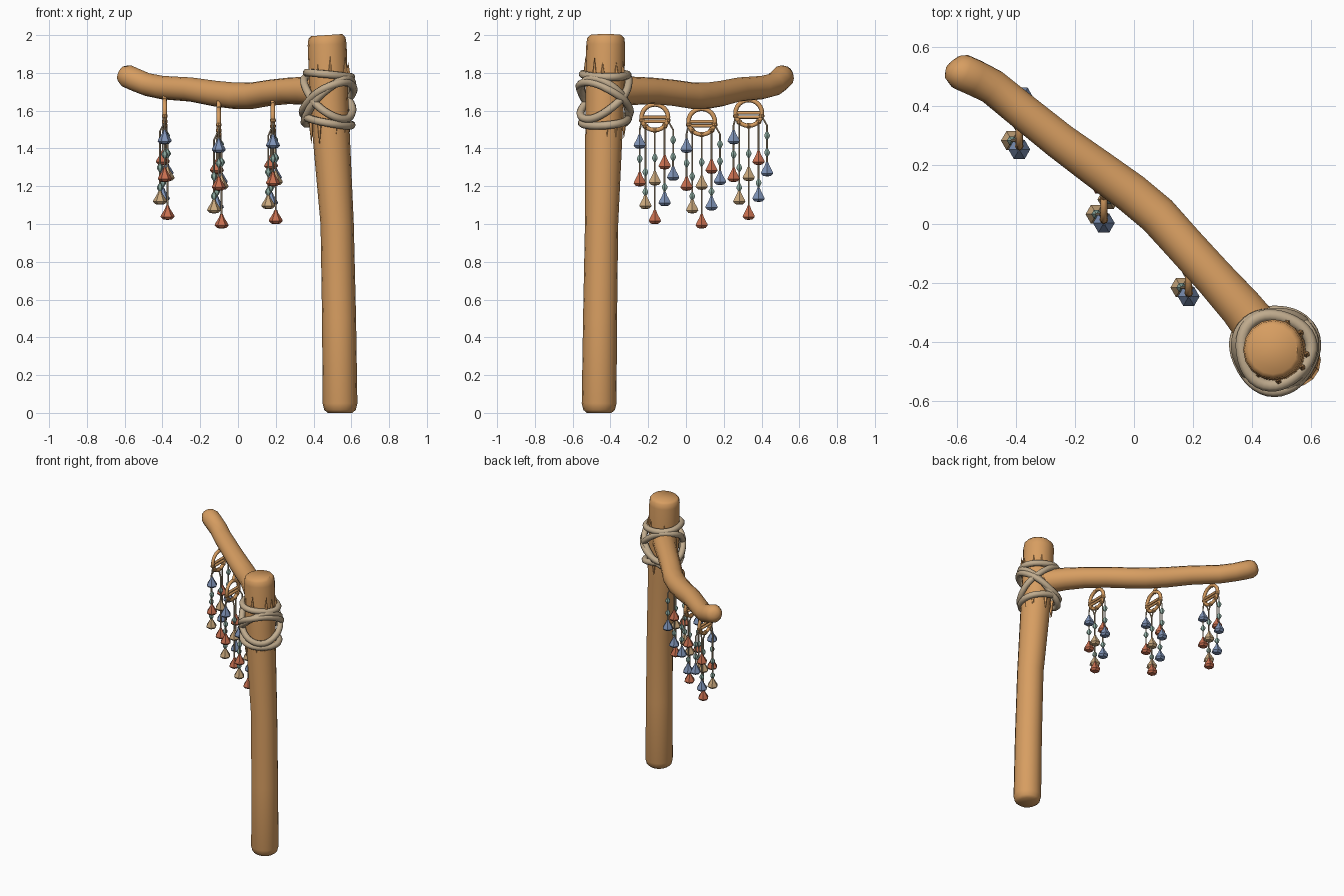
import bpy, bmesh, math, random
from mathutils import Vector, Matrix

random.seed(4)
cube = bpy.data.objects.get("Cube")
if cube:
    bpy.data.objects.remove(cube, do_unlink=True)


def material(name, rgb):
    m = bpy.data.materials.new(name)
    m.use_nodes = True
    m.diffuse_color = (*rgb, 1)
    m.node_tree.nodes["Principled BSDF"].inputs["Base Color"].default_value = (*rgb, 1)
    return m


WOOD = material("warm wood", (0.68, 0.34, 0.12))
ROPE = material("pale rope", (0.53, 0.41, 0.27))
BLUE = material("blue shell", (0.21, 0.29, 0.47))
TEAL = material("teal bead", (0.26, 0.40, 0.35))
RED = material("red shell", (0.58, 0.16, 0.08))
SAND = material("sand shell", (0.60, 0.40, 0.21))


def finish(bm, name, mat, angle=50):
    bmesh.ops.recalc_face_normals(bm, faces=bm.faces)
    mesh = bpy.data.meshes.new(name)
    bm.to_mesh(mesh)
    bm.free()
    mesh.materials.append(mat)
    ob = bpy.data.objects.new(name, mesh)
    bpy.context.collection.objects.link(ob)
    bpy.ops.object.select_all(action="DESELECT")
    ob.select_set(True)
    bpy.context.view_layer.objects.active = ob
    bpy.ops.object.shade_smooth_by_angle(angle=math.radians(angle))
    return ob


def tube(name, mat, points, radii, sides=12, closed=False):
    """Loft circles along a path; a single number gives an even radius."""
    pts = [Vector(p) for p in points]
    n = len(pts)
    if not isinstance(radii, (list, tuple)):
        radii = [radii] * n
    bm = bmesh.new()
    rings, side = [], None
    for i, p in enumerate(pts):
        if closed:
            t = pts[(i + 1) % n] - pts[i - 1]
        else:
            t = pts[min(i + 1, n - 1)] - pts[max(i - 1, 0)]
        t.normalize()
        if side is None:
            side = t.orthogonal()
        side = (side - t * side.dot(t)).normalized()
        up = t.cross(side)
        rings.append([bm.verts.new(p + radii[i] * (math.cos(a) * side + math.sin(a) * up))
                      for a in (math.tau * k / sides for k in range(sides))])
    pairs = list(zip(rings, rings[1:]))
    if closed:
        # match the seam to the nearest rotation
        first = rings[0]
        k = min(range(sides), key=lambda s: (first[s].co - rings[-1][0].co).length)
        pairs.append((rings[-1], first[k:] + first[:k]))
    else:
        bm.faces.new(rings[0])
        bm.faces.new(rings[-1])
    for a, b in pairs:
        for k in range(sides):
            j = (k + 1) % sides
            bm.faces.new((a[k], a[j], b[j], b[k]))
    return finish(bm, name, mat)


def lathe(name, mat, profile, loc, sides, flute=0.0):
    """Turn (radius, height) pairs; flute pinches every second vertex."""
    bm = bmesh.new()
    rows = []
    for r, z in profile:
        rows.append([bm.verts.new(Vector(loc) + Vector((
            r * (1 - flute * (k % 2)) * math.cos(math.tau * k / sides),
            r * (1 - flute * (k % 2)) * math.sin(math.tau * k / sides), z)))
            for k in range(sides)])
    for a, b in zip(rows, rows[1:]):
        for k in range(sides):
            j = (k + 1) % sides
            bm.faces.new((a[k], a[j], b[j], b[k]))
    bm.faces.new(rows[0])
    bm.faces.new(rows[-1])
    return finish(bm, name, mat, 30)


# Upright post, leaning slightly, with rounded ends
tube("post", WOOD,
     [(0.54, -0.46, 0), (0.54, -0.46, 0.015), (0.54, -0.46, 0.05), (0.535, -0.455, 0.5),
      (0.525, -0.447, 1.0), (0.498, -0.437, 1.4), (0.482, -0.43, 1.65),
      (0.472, -0.425, 1.95), (0.471, -0.425, 1.985), (0.47, -0.425, 2.0)],
     [0.065, 0.083, 0.092, 0.09, 0.088, 0.097, 0.102, 0.103, 0.098, 0.083], 16)

# Bent cross beam with a rounded, upturned tip
tube("cross_beam", WOOD,
     [(0.47, -0.42, 1.70), (0.36, -0.28, 1.705), (0.27, -0.18, 1.705), (0.17, -0.07, 1.695),
      (0.08, 0.03, 1.68), (-0.01, 0.105, 1.678), (-0.12, 0.185, 1.69), (-0.25, 0.28, 1.712),
      (-0.40, 0.40, 1.722), (-0.48, 0.465, 1.738), (-0.54, 0.495, 1.762),
      (-0.585, 0.515, 1.782), (-0.61, 0.53, 1.793), (-0.62, 0.54, 1.797)],
     [0.085, 0.075, 0.070, 0.069, 0.07, 0.07, 0.068, 0.064,
      0.062, 0.061, 0.062, 0.062, 0.047, 0.022], 14)

# Rope lashing: two level loops and two crossing loops around the joint
BEAM_ANGLE = math.radians(132)


def rope_loop(name, height, tilt, radius, phase=0.0):
    pts = []
    for i in range(40):
        a = math.tau * i / 40
        r = radius + 0.006 * math.sin(3 * a + phase)
        z = height + tilt * math.cos(a - BEAM_ANGLE - phase)
        pts.append((0.477 + r * math.cos(a), -0.425 + r * math.sin(a), z))
    tube(name, ROPE, pts, 0.021, 8, closed=True)


rope_loop("rope_top", 1.79, 0.012, 0.118, 1.0)
rope_loop("rope_bottom", 1.545, 0.025, 0.122, 0.4)
rope_loop("rope_cross_a", 1.67, 0.115, 0.128)
rope_loop("rope_cross_b", 1.66, -0.09, 0.134)
rope_loop("rope_cross_c", 1.65, -0.12, 0.126, 0.25)

# Raised wood splinters above and below the lashing
for end, z0, z1 in (("upper", 1.78, 1.87), ("lower", 1.54, 1.44)):
    for i in range(9):
        a = math.tau * i / 9 + random.uniform(-0.2, 0.2)
        d = Vector((math.cos(a), math.sin(a), 0))
        base = Vector((0.483, -0.43, z0)) + d * 0.102
        tip = Vector((0.483, -0.43, z1 + random.uniform(-0.02, 0.02))) + d * 0.101
        tube(f"{end}_splinter_{i}", WOOD, [base, tip], [0.014, 0.001], 5)

# Hanging charms: (sideways, depth, [(kind, drop below the ring centre)])
SHELL = [(0.007, 0.04), (0.014, 0.022), (0.035, -0.012), (0.037, -0.02), (0.024, -0.033), (0.006, -0.036)]
BEAD = [(0.004, 0.024), (0.017, 0.004), (0.017, -0.004), (0.004, -0.024)]
KNOT = [(0.008, 0.014), (0.015, 0.005), (0.015, -0.005), (0.008, -0.014)]
STRINGS = [
    (-0.08, 0.0, [(BLUE, 0.13), (TEAL, 0.22), (RED, 0.33)]),
    (-0.05, -0.025, [(TEAL, 0.29), (TEAL, 0.395), (SAND, 0.45)]),
    (0.0, 0.015, [(TEAL, 0.215), (SAND, 0.325), (RED, 0.53)]),
    (0.052, -0.01, [(RED, 0.24), (TEAL, 0.37), (BLUE, 0.435)]),
    (0.097, 0.01, [(TEAL, 0.12), (TEAL, 0.21), (BLUE, 0.30)]),
]


def charm(tag, x, y, z):
    # wooden hoop with two cross bars
    hoop = [(x, y + 0.07 * math.cos(a), z + 0.068 * math.sin(a))
            for a in (math.tau * i / 24 for i in range(24))]
    tube(f"{tag}_hoop", WOOD, hoop, 0.012, 8, closed=True)
    for j, dz in enumerate((0.0, -0.022)):
        tube(f"{tag}_bar_{j}", WOOD, [(x, y - 0.07, z + dz), (x, y + 0.07, z + dz)], 0.009, 8)
    # hanger up to the beam
    tube(f"{tag}_hanger", WOOD, [(x, y, z + 0.06), (x, y + 0.035, z + 0.115)], 0.012, 8)
    for s, (dy, dx, items) in enumerate(STRINGS):
        side = max(-0.068, min(0.068, dy))
        start = z - 0.068 * math.sqrt(max(0, 1 - (side / 0.07) ** 2))
        lathe(f"{tag}_knot_{s}", WOOD, KNOT, (x, y + side, start), 8)
        low = z - items[-1][1]
        tube(f"{tag}_string_{s}", ROPE,
             [(x, y + side, start), (x + dx, y + dy, start - 0.05), (x + dx, y + dy, low)], 0.005, 6)
        for k, (mat, drop) in enumerate(items):
            loc = (x + dx, y + dy, z - drop)
            if mat is TEAL:
                lathe(f"{tag}_bead_{s}_{k}", mat, BEAD, loc, 6)
            else:
                lathe(f"{tag}_shell_{s}_{k}", mat, SHELL, loc, 12, 0.14)


charm("near_charm", 0.185, -0.165, 1.565)
charm("middle_charm", -0.102, 0.083, 1.542)
charm("far_charm", -0.388, 0.332, 1.588)
